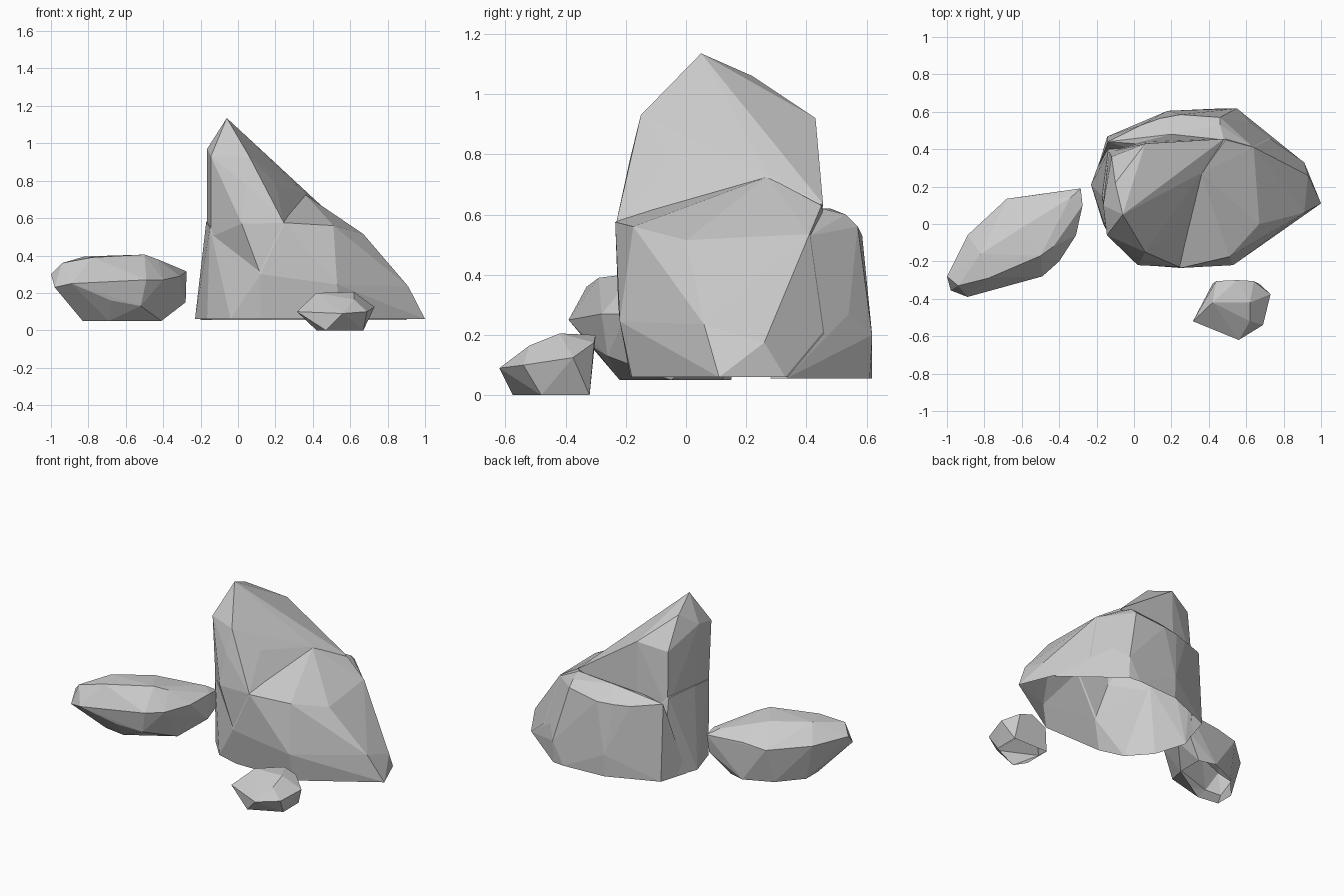
import bpy, bmesh, math


def rock(name, points):
    """Faceted rock: hull around corner points, near-flat facets merged."""
    bm = bmesh.new()
    for p in points:
        bm.verts.new(p)
    bmesh.ops.convex_hull(bm, input=bm.verts)
    loose = [v for v in bm.verts if not v.link_faces]
    bmesh.ops.delete(bm, geom=loose, context='VERTS')
    bmesh.ops.dissolve_limit(bm, angle_limit=math.radians(3),
                             verts=bm.verts, edges=bm.edges)
    bmesh.ops.recalc_face_normals(bm, faces=bm.faces)
    me = bpy.data.meshes.new(name)
    bm.to_mesh(me)
    bm.free()
    ob = bpy.data.objects.new(name, me)
    bpy.context.collection.objects.link(ob)
    return ob


def fuse(ob, other):
    """Merge another lump into a rock."""
    mod = ob.modifiers.new("fuse", 'BOOLEAN')
    mod.operation = 'UNION'
    mod.solver = 'EXACT'
    mod.object = other
    bpy.context.view_layer.objects.active = ob
    bpy.ops.object.modifier_apply(modifier="fuse")
    bpy.data.objects.remove(other)


def open_bottom(ob):
    """Remove the flat underside so the rock is an open shell."""
    bm = bmesh.new()
    bm.from_mesh(ob.data)
    low = min(v.co.z for v in bm.verts) + .015
    under = [f for f in bm.faces if all(v.co.z < low for v in f.verts)]
    bmesh.ops.delete(bm, geom=under, context='FACES')
    bm.to_mesh(ob.data)
    bm.free()


# Tall rock, lower mass: base ring, walls and the sloping shelf
tall = rock("tall_rock", [
    (-.23, .21, .06), (-.165, 0, .06), (-.04, -.14, .06), (.12, -.185, .06),
    (.54, -.18, .06), (1, .11, .06), (.91, .33, .06), (.55, .57, .06),
    (.18, .55, .06), (-.14, .455, .06),
    (.12, -.225, .3), (.53, -.22, .245), (.91, .06, .235), (.93, .26, .175),
    (.73, .455, .21), (.25, -.235, .575), (.51, -.175, .56), (.67, 0, .515),
    (.64, .41, .535), (-.17, .15, .58), (-.14, .38, .58), (-.15, -.03, .55),
    (.29, .05, .645), (.36, .27, .725), (.22, -.09, .63), (.49, .45, .63)])

# Tall rock, leaning peak
peak = rock("peak", [
    (-.06, .05, 1.135), (-.1, .22, 1.06), (.06, .43, .92), (-.165, .1, .97),
    (-.145, -.06, .93), (.06, -.15, .93), (.1, .17, .98), (.2, -.05, .785),
    (.04, -.187, .78), (.362, .275, .73), (.285, .05, .635), (.22, -.1, .69),
    (.245, -.231, .575), (.02, -.22, .57), (.12, -.22, .3),
    (.48, .455, .635), (-.12, .36, .87), (-.165, .15, .5), (-.145, -.03, .5),
    (-.134, .385, .5), (.06, .44, .5), (.3, .3, .4)])

# Tall rock, ledge along the back
ledge = rock("ledge", [
    (-.14, .44, .56), (.0, .43, .58), (.04, .53, .53), (.14, .565, .53),
    (.25, .585, .53), (.2, .48, .62), (.46, .53, .6), (.46, .57, .56),
    (.48, .45, .62), (.637, .412, .53), (.727, .457, .21), (.62, .54, .27),
    (.55, .618, .2), (.18, .605, .2), (-.2, .28, .055), (.905, .332, .055),
    (-.143, .468, .055), (.03, .535, .055), (.18, .6, .055), (.47, .618, .055),
    (.55, .61, .055), (.4, .2, .055), (0, .2, .055), (.3, .3, .5)])
fuse(tall, peak)
fuse(tall, ledge)

# Long low rock on the left
low = rock("low_rock", [
    (-.83, -.2, .05), (-.69, -.22, .05), (-.41, -.05, .05), (-.41, .12, .05),
    (-.52, .15, .05), (-.7, .07, .05), (-.83, -.08, .05),
    (-1, -.28, .3), (-.98, -.355, .23), (-.89, -.39, .25), (-.68, -.31, .16),
    (-.52, -.26, .13), (-.49, -.28, .27), (-.4, -.2, .27), (-.31, -.06, .29),
    (-.275, .1, .315), (-.28, .08, .15), (-.285, .19, .3), (-.29, .17, .18),
    (-.68, .135, .28), (-.53, .155, .3), (-.89, -.06, .29),
    (-.94, -.33, .36), (-.78, -.29, .39), (-.82, -.16, .395), (-.5, -.17, .405),
    (-.43, -.12, .38), (-.34, .14, .335), (-.6, -.02, .395)])

# Small stone in front
small = rock("small_stone", [
    (.315, -.52, .1), (.56, -.62, .09), (.47, -.575, 0), (.69, -.54, .1),
    (.73, -.375, .125), (.42, -.42, .2), (.62, -.42, .205), (.62, -.52, .165),
    (.44, -.305, .15), (.55, -.3, .2), (.64, -.305, .175), (.67, -.32, 0),
    (.42, -.32, 0), (.67, -.48, 0), (.42, -.5, 0)])

for ob in (tall, low, small):
    open_bottom(ob)
